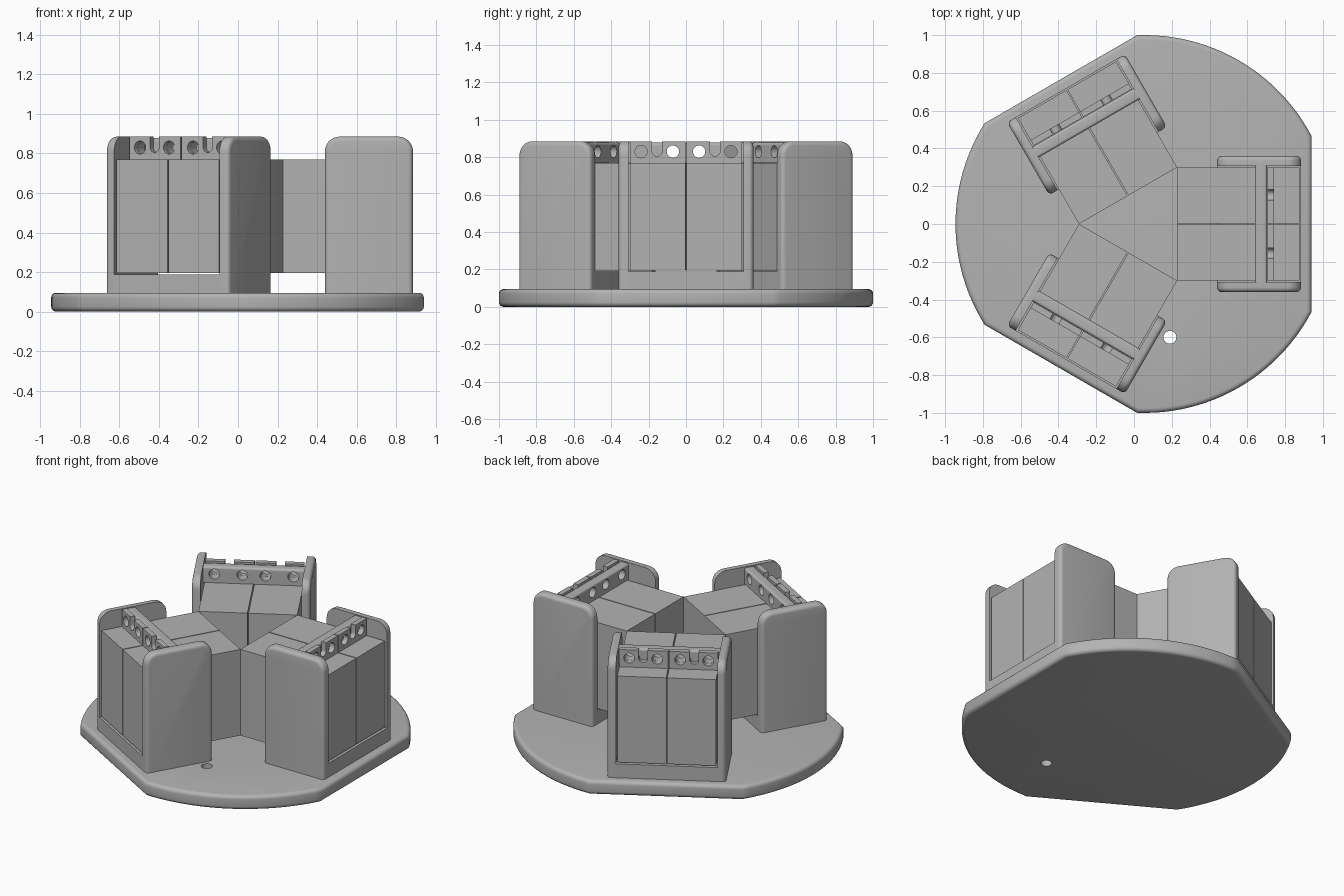
import bpy, bmesh, math
from mathutils import Matrix, Vector

if "Cube" in bpy.data.objects:
    bpy.data.objects.remove(bpy.data.objects["Cube"], do_unlink=True)

grey = bpy.data.materials.new("plain grey")
grey.use_nodes = True
COLOR = (0.45, 0.45, 0.45, 1)
grey.diffuse_color = COLOR
grey.node_tree.nodes["Principled BSDF"].inputs["Base Color"].default_value = COLOR

CENTRE = Vector((0.055, 0, 0))
HALF = 0.3              # half width of one holder
INNER = HALF / math.sqrt(3)


def finish(name, bm):
    bmesh.ops.recalc_face_normals(bm, faces=bm.faces)
    mesh = bpy.data.meshes.new(name)
    bm.to_mesh(mesh)
    bm.free()
    mesh.materials.append(grey)
    obj = bpy.data.objects.new(name, mesh)
    bpy.context.collection.objects.link(obj)
    return obj


def prism(name, outline, direction, round_edges=None, radius=0.02):
    """Extrude a closed outline; round the edges picked by a test."""
    bm = bmesh.new()
    face = bm.faces.new([bm.verts.new(p) for p in outline])
    top = bmesh.ops.extrude_face_region(bm, geom=[face], use_keep_orig=True)["geom"]
    bmesh.ops.translate(bm, vec=direction,
                        verts=[g for g in top if isinstance(g, bmesh.types.BMVert)])
    bmesh.ops.recalc_face_normals(bm, faces=bm.faces)
    if round_edges:
        bmesh.ops.bevel(bm, geom=[e for e in bm.edges if round_edges(e)],
                        offset=radius, segments=5, profile=0.5, affect='EDGES')
    return finish(name, bm)


def box(name, u, v, z, round_edges=None, radius=0.02):
    outline = [(u[0], v[0], z[0]), (u[1], v[0], z[0]), (u[1], v[1], z[0]), (u[0], v[1], z[0])]
    return prism(name, outline, (0, 0, z[1] - z[0]), round_edges, radius)


def rod(centre, radius, length, axis):
    bm = bmesh.new()
    turn = Matrix.Rotation(math.pi / 2, 4, 'Y') if axis == 'X' else Matrix()
    bmesh.ops.create_cone(bm, cap_ends=True, segments=32, radius1=radius, radius2=radius,
                          depth=length, matrix=Matrix.Translation(centre) @ turn)
    return finish("cutter", bm)


def cut(obj, cutter):
    mod = obj.modifiers.new("cut", 'BOOLEAN')
    mod.operation, mod.solver, mod.object = 'DIFFERENCE', 'EXACT', cutter
    bpy.context.view_layer.objects.active = obj
    bpy.ops.object.modifier_apply(modifier=mod.name)
    bpy.data.objects.remove(cutter, do_unlink=True)


def smooth(obj):
    bpy.ops.object.select_all(action='DESELECT')
    obj.select_set(True)
    bpy.context.view_layer.objects.active = obj
    bpy.ops.object.shade_smooth_by_angle(angle=math.radians(35))


# round base with three flats, one outside each holder
FLAT = 0.885
half_flat = math.acos(FLAT)
outline = []
for i in range(3):
    start = i * math.tau / 3 + half_flat
    sweep = math.tau / 3 - 2 * half_flat
    for k in range(25):
        a = start + sweep * k / 24
        outline.append(CENTRE + Vector((math.cos(a), math.sin(a), 0)))
base = prism("base", outline, (0, 0, 0.095),
             lambda e: abs(e.verts[0].co.z - e.verts[1].co.z) < 0.001, 0.025)
cut(base, rod((0.19, -0.6, 0.05), 0.034, 0.4, 'Z'))
smooth(base)

parts = []


# side plates with rounded top corners and a softened outer rim
def plate(name, side):
    u0, u1, top, r = 0.385, 0.83, 0.885, 0.075
    v_in, v_out = 0.308 * side, 0.36 * side
    pts = [(u0, v_in, 0.09), (u1, v_in, 0.09)]
    for cu, first in ((u1 - r, 0), (u0 + r, 90)):
        for k in range(9):
            a = math.radians(first + 90 * k / 8)
            pts.append((cu + r * math.cos(a), v_in, top - r + r * math.sin(a)))

    def outer_rim(e):
        a, b = e.verts
        return (abs(a.co.y - v_out) < 0.001 and abs(b.co.y - v_out) < 0.001
                and max(a.co.z, b.co.z) > 0.1)
    return prism(name, pts, (0, v_out - v_in, 0), outer_rim, 0.024)


for label, side in (("left", 1), ("right", -1)):
    p = plate(label + "_side_plate", side)
    smooth(p)
    parts.append(p)

    # long block and its pierced, notched tab
    v = sorted((0.003 * side, HALF * side))
    parts.append(box(label + "_block", (INNER, 0.82), v, (0.195, 0.77)))
    tab = box(label + "_tab", (0.652, 0.686), v, (0.765, 0.885))
    for c in (0.07, 0.24):
        cut(tab, rod((0.67, c * side, 0.83), 0.033, 0.3, 'X'))
    cut(tab, rod((0.67, 0.155 * side, 0.832), 0.027, 0.3, 'X'))
    cut(tab, box("cutter", (0.55, 0.8), (0.155 * side - 0.027, 0.155 * side + 0.027),
                 (0.832, 0.95)))
    smooth(tab)
    parts.append(tab)

# plinth under the blocks
parts.append(box("plinth", (0.385, 0.83), (-0.31, 0.31), (0.09, 0.188)))

# cross bar with four holes and rounded top edges
bar = box("cross_bar", (0.585, 0.65), (-0.31, 0.31), (0.772, 0.878),
          lambda e: all(v.co.z > 0.85 for v in e.verts)
          and abs(e.verts[0].co.x - e.verts[1].co.x) < 0.001, 0.014)
for c in (-0.24, -0.07, 0.07, 0.24):
    cut(bar, rod((0.62, c, 0.83), 0.033, 0.3, 'X'))
smooth(bar)
parts.append(bar)

# repeat the holder three times round the centre
for name, turn in (("side", 0), ("back", 120), ("front", 240)):
    place = Matrix.Translation(CENTRE) @ Matrix.Rotation(math.radians(turn), 4, 'Z')
    for part in parts:
        obj = part if turn == 240 else part.copy()
        if turn != 240:
            bpy.context.collection.objects.link(obj)
        obj.name = name + "_" + part.name.split(".")[0]
        obj.matrix_world = place
